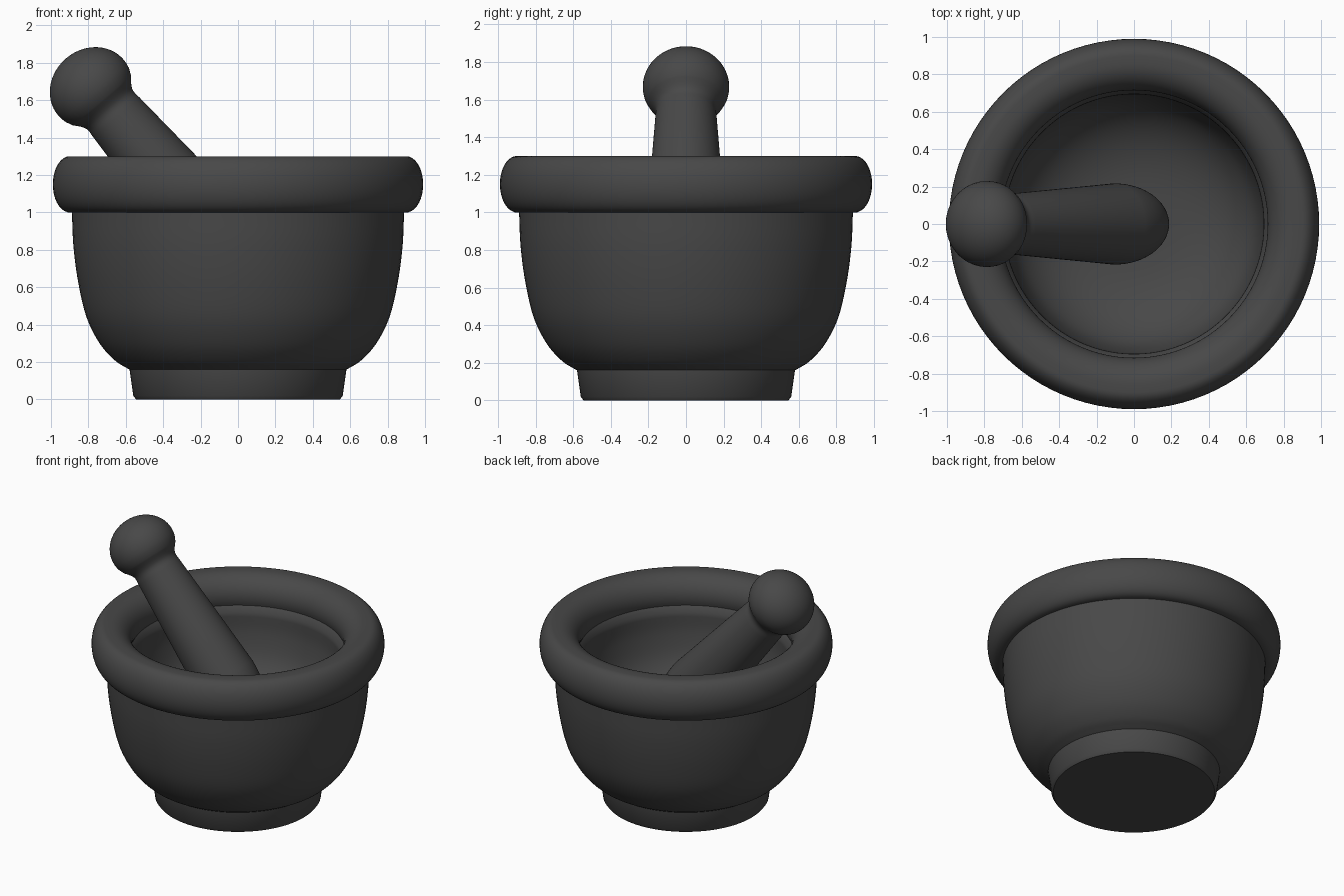
import bpy, bmesh, math
from mathutils import Vector

cube = bpy.data.objects.get("Cube")
if cube:
    bpy.data.objects.remove(cube, do_unlink=True)

stone = bpy.data.materials.new("dark_grey_stone")
stone.use_nodes = True
COLOUR = (0.065, 0.065, 0.065, 1)
stone.diffuse_color = COLOUR
stone.node_tree.nodes["Principled BSDF"].inputs["Base Color"].default_value = COLOUR


def spline(points, steps=5):
    """Smooth curve through (radius, height) points."""
    p = [Vector(q) for q in points]
    p = [2 * p[0] - p[1]] + p + [2 * p[-1] - p[-2]]
    out = []
    for a, b, c, d in zip(p, p[1:], p[2:], p[3:]):
        for i in range(steps):
            t = i / steps
            out.append(0.5 * (2 * b + (c - a) * t + (2 * a - 5 * b + 4 * c - d) * t ** 2
                              + (3 * b - a - 3 * c + d) * t ** 3))
    return out + [p[-2]]


def arc(cr, cz, rr, rz, start, end, steps=16):
    """Elliptical arc, angles in degrees."""
    angles = [math.radians(start + (end - start) * i / steps) for i in range(steps + 1)]
    return [Vector((max(0, cr + rr * math.cos(a)), cz + rz * math.sin(a))) for a in angles]


def lathe(name, profile, segments=96):
    bm = bmesh.new()
    verts = [bm.verts.new((p[0], 0, p[1])) for p in profile]
    edges = [bm.edges.new(pair) for pair in zip(verts, verts[1:])]
    bmesh.ops.spin(bm, geom=verts + edges, axis=(0, 0, 1), cent=(0, 0, 0),
                   angle=math.tau, steps=segments)
    bmesh.ops.remove_doubles(bm, verts=bm.verts, dist=0.0005)
    bmesh.ops.recalc_face_normals(bm, faces=bm.faces)
    mesh = bpy.data.meshes.new(name)
    bm.to_mesh(mesh)
    bm.free()
    obj = bpy.data.objects.new(name, mesh)
    bpy.context.collection.objects.link(obj)
    mesh.materials.append(stone)
    bpy.ops.object.select_all(action='DESELECT')
    obj.select_set(True)
    bpy.context.view_layer.objects.active = obj
    bpy.ops.object.shade_smooth_by_angle(angle=math.radians(40))
    return obj


# Bowl: foot, rounded body, thick rolled lip and hollow inside
foot = [(0, 0), (0.545, 0), (0.56, 0.02), (0.58, 0.16)]
body = spline([(0.59, 0.165), (0.66, 0.21), (0.74, 0.3), (0.81, 0.44),
               (0.855, 0.63), (0.88, 0.82), (0.888, 1.0)])
lip = ([(0.91, 1.0)] + arc(0.9, 1.15, 0.09, 0.15, -70, 90)
       + arc(0.86, 1.15, 0.145, 0.15, 90, 200))
inside = spline([(0.695, 1.06), (0.685, 0.9), (0.63, 0.72), (0.5, 0.585),
                 (0.3, 0.51), (0, 0.49)])
lathe("mortar_bowl", foot + body + lip + inside)

# Pestle: round knob, tapered handle and blunt grinding end, leaning on the lip
knob = arc(0, -0.01, 0.23, 0.205, -90, 15)
neck = spline([(0.205, 0.08), (0.172, 0.122), (0.16, 0.155), (0.163, 0.2)])
grinder = arc(0, 1.04, 0.217, 0.37, 0, 90)
pestle = lathe("pestle", knob + neck + grinder, segments=64)
pestle.rotation_euler = Vector((0.65, 0, -0.76)).to_track_quat('Z', 'Y').to_euler()
pestle.location = (-0.78, 0, 1.66)
